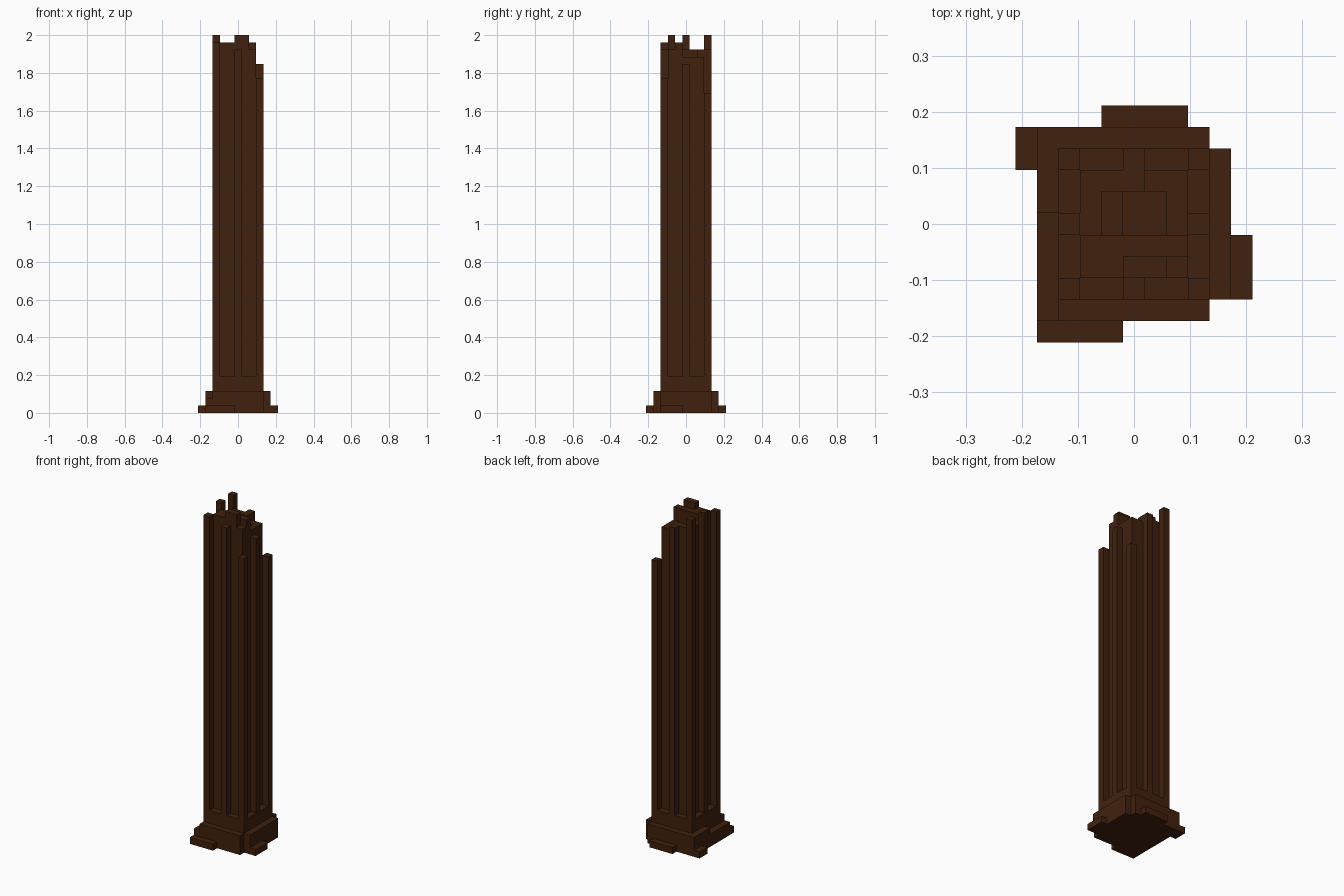
import bpy
import bmesh
from mathutils import Matrix, Vector

cube = bpy.data.objects.get("Cube")
if cube:
    bpy.data.objects.remove(cube, do_unlink=True)

U = 2 / 52        # one block; the model is 11 x 11 x 52 blocks
MID = 5.5         # block coordinate of the centre axis

wood = bpy.data.materials.new("dark_brown")
wood.use_nodes = True
colour = (0.052, 0.0152, 0.004, 1)
wood.diffuse_color = colour
wood.node_tree.nodes["Principled BSDF"].inputs["Base Color"].default_value = colour


def part(name, *boxes):
    """One object made of boxes (x0, x1, y0, y1, z0, z1) in block units."""
    bm = bmesh.new()
    for x0, x1, y0, y1, z0, z1 in boxes:
        size = Vector((x1 - x0, y1 - y0, z1 - z0)) * U
        centre = Vector(((x0 + x1) / 2 - MID, (y0 + y1) / 2 - MID, (z0 + z1) / 2)) * U
        bmesh.ops.create_cube(bm, size=1, matrix=Matrix.Translation(centre) @ Matrix.Diagonal((*size, 1)))
    mesh = bpy.data.meshes.new(name)
    bm.to_mesh(mesh)
    bm.free()
    mesh.materials.append(wood)
    obj = bpy.data.objects.new(name, mesh)
    bpy.context.collection.objects.link(obj)
    return obj


# Base: stepped plinth with uneven ledges on each side
part("plinth", (2, 9, 1, 10, 0, 3))
part("plinth_right_step", (9, 10, 2, 9, 0, 3))
part("plinth_left_step", (1, 2, 1, 6, 0, 2), (1, 2, 6, 10, 0, 3))
part("front_ledge", (1, 5, 0, 1, 0, 1))
part("back_ledge", (4, 8, 10, 11, 0, 1))
part("right_ledge", (10, 11, 2, 5, 0, 1))
part("left_ledge", (0, 1, 8, 10, 0, 1))

# Solid foot of the shaft, below the grooves
part("shaft_foot", (2, 9, 2, 9, 3, 5))

# Corner posts and mid ribs, each broken off at its own height
ribs = {
    "front_left_post": (2, 2, 51), "front_right_post": (8, 2, 46),
    "back_left_post": (2, 8, 52), "back_right_post": (8, 8, 44),
    "front_rib": (5, 2, 50), "back_rib": (5, 8, 50),
    "left_rib": (2, 5, 52), "right_rib": (8, 5, 48),
}
for name, (x, y, top) in ribs.items():
    part(name, (x, x + 1, y, y + 1, 5, top))

# Core of the shaft with its jagged broken top
part("core", (3, 8, 3, 8, 5, 48))
part("broken_top",
     (3, 4, 3, 5, 48, 51), (4, 5, 3, 4, 48, 51),    # front left
     (5, 7, 3, 4, 48, 52), (7, 8, 3, 4, 48, 50),    # front peak
     (4, 8, 4, 5, 48, 51),                          # cross ridge
     (3, 4, 5, 8, 48, 50), (4, 6, 7, 8, 48, 50),    # back left rim
     (6, 8, 7, 8, 48, 49), (7, 8, 5, 7, 48, 49),    # back right rim
     (4, 5, 5, 7, 48, 49))                          # inner step
